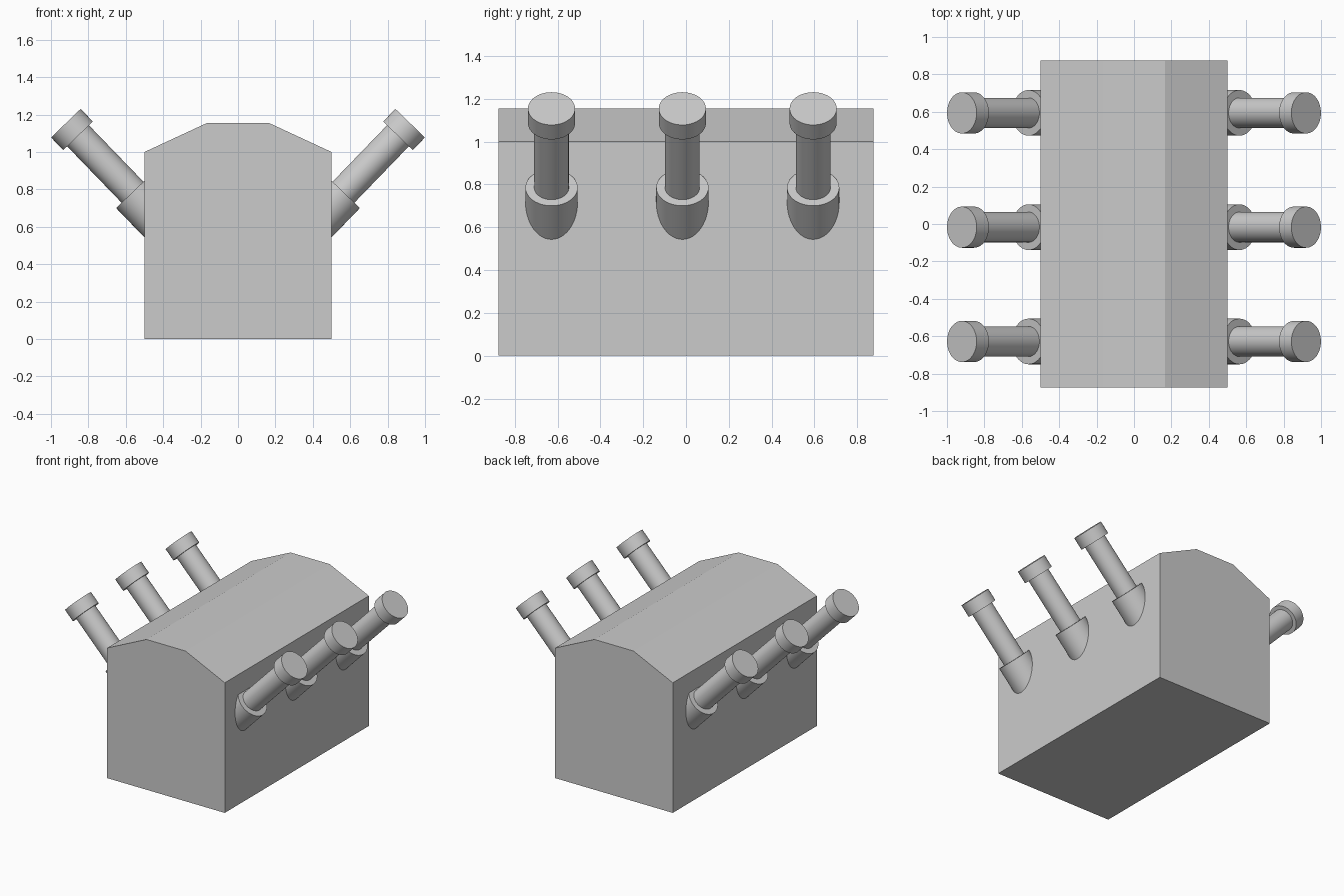
import bpy
import bmesh
import math
from mathutils import Matrix, Vector

if "Cube" in bpy.data.objects:
    bpy.data.objects.remove(bpy.data.objects["Cube"], do_unlink=True)

# Single grey finish
grey = bpy.data.materials.new("light_grey")
grey.use_nodes = True
color = (0.6, 0.6, 0.6, 1.0)
grey.diffuse_color = color
grey.node_tree.nodes["Principled BSDF"].inputs["Base Color"].default_value = color


def add_object(name, bm):
    bmesh.ops.recalc_face_normals(bm, faces=bm.faces)
    mesh = bpy.data.meshes.new(name)
    bm.to_mesh(mesh)
    bm.free()
    mesh.materials.append(grey)
    obj = bpy.data.objects.new(name, mesh)
    bpy.context.collection.objects.link(obj)
    return obj


def add_cylinder(name, start, end, radius):
    axis = end - start
    turn = axis.to_track_quat("Z", "Y").to_matrix().to_4x4()
    bm = bmesh.new()
    bmesh.ops.create_cone(bm, cap_ends=True, segments=48, radius1=radius,
                          radius2=radius, depth=axis.length,
                          matrix=Matrix.Translation((start + end) / 2) @ turn)
    obj = add_object(name, bm)
    bpy.ops.object.select_all(action="DESELECT")
    obj.select_set(True)
    bpy.context.view_layer.objects.active = obj
    bpy.ops.object.shade_smooth_by_angle(angle=math.radians(30))


# Body: chamfered-top profile extruded front to back
half_length = 0.875
profile = [(-0.5, 0), (0.5, 0), (0.5, 1), (0.166, 1.155), (-0.166, 1.155), (-0.5, 1)]
bm = bmesh.new()
face = bm.faces.new([bm.verts.new((x, -half_length, z)) for x, z in profile])
extruded = bmesh.ops.extrude_face_region(bm, geom=[face])["geom"]
bmesh.ops.translate(bm, vec=(0, 2 * half_length, 0),
                    verts=[v for v in extruded if isinstance(v, bmesh.types.BMVert)])
add_object("body", bm)

# Three slanted pipes per side: socket, shaft and end cap along one axis
tilt = math.radians(46)
for side, sign in (("left", 1), ("right", -1)):
    axis = Vector((sign * math.cos(tilt), 0, math.sin(tilt)))
    for place, y in (("front", -0.628), ("middle", -0.017), ("back", 0.594)):
        mouth = Vector((sign * 0.564, y, 0.785))
        tip = mouth + axis * 0.513
        label = f"{side}_{place}"
        add_cylinder(f"{label}_socket", mouth - axis * 0.3, mouth, 0.122)
        add_cylinder(f"{label}_shaft", mouth - axis * 0.1, tip - axis * 0.05, 0.081)
        add_cylinder(f"{label}_cap", tip - axis * 0.094, tip, 0.11)
